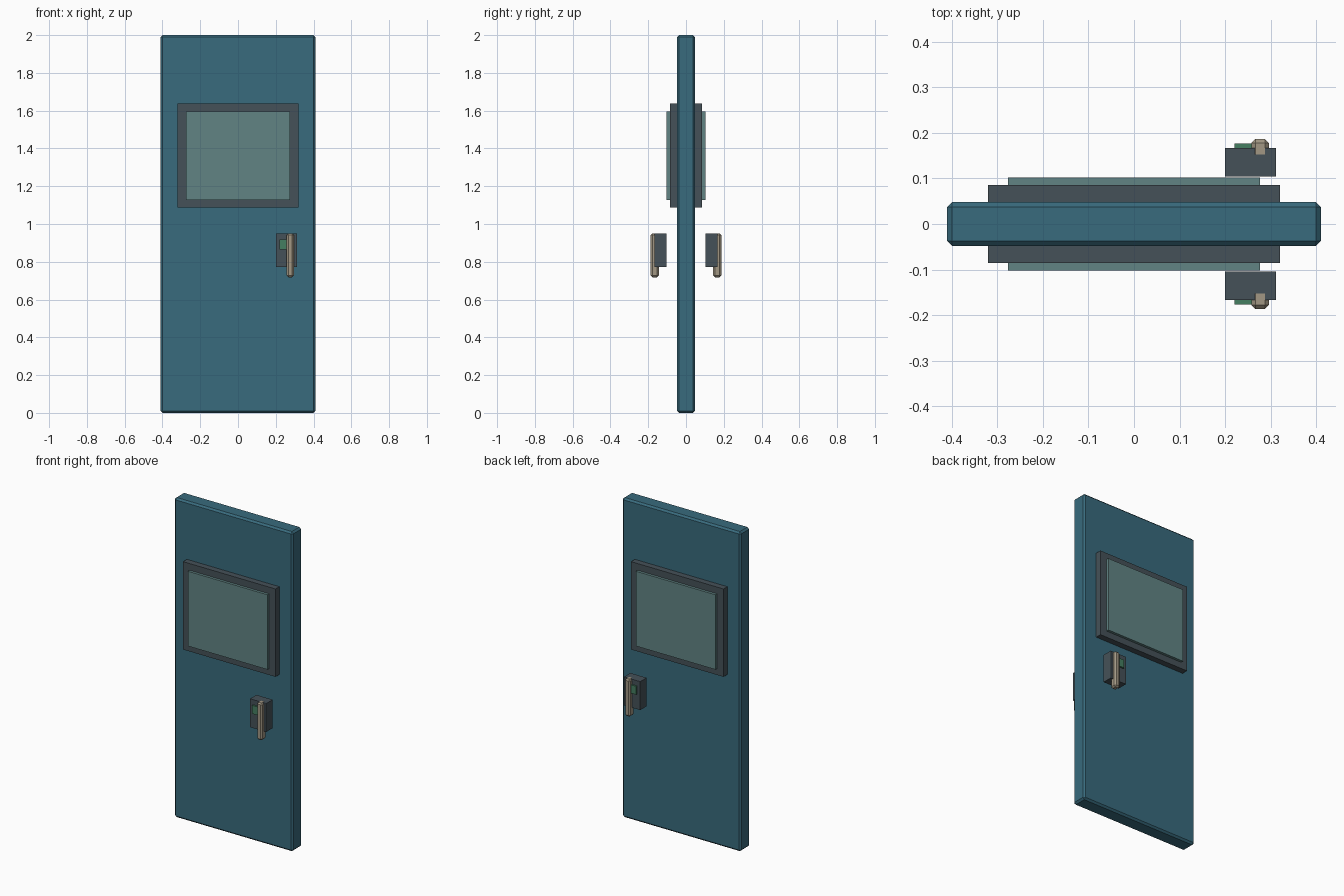
import bpy
import bmesh
from mathutils import Vector

if "Cube" in bpy.data.objects:
    bpy.data.objects.remove(bpy.data.objects["Cube"])


def material(name, rgb):
    m = bpy.data.materials.new(name)
    m.diffuse_color = (*rgb, 1.0)
    m.use_nodes = True
    m.node_tree.nodes["Principled BSDF"].inputs["Base Color"].default_value = m.diffuse_color
    return m


TEAL = material("teal_paint", (0.04, 0.145, 0.205))
DARK = material("dark_metal", (0.06, 0.083, 0.098))
GLASS = material("glass", (0.12, 0.23, 0.23))
BRASS = material("pale_brass", (0.36, 0.31, 0.23))
GREEN = material("green_light", (0.06, 0.21, 0.12))


def box(name, lo, hi, mat, chamfer=0.0):
    """Box between two corners, with optional flat chamfered edges."""
    lo, hi = Vector(lo), Vector(hi)
    bm = bmesh.new()
    bmesh.ops.create_cube(bm, size=1.0)
    bmesh.ops.scale(bm, vec=hi - lo, verts=bm.verts)
    bmesh.ops.translate(bm, vec=(lo + hi) / 2, verts=bm.verts)
    if chamfer:
        bmesh.ops.bevel(bm, geom=bm.edges[:], offset=chamfer, segments=1,
                        affect='EDGES', profile=0.5)
    mesh = bpy.data.meshes.new(name)
    bm.to_mesh(mesh)
    bm.free()
    mesh.materials.append(mat)
    obj = bpy.data.objects.new(name, mesh)
    bpy.context.collection.objects.link(obj)
    return obj


def mirror_y(obj):
    """Repeat a front part on the back of the door."""
    mod = obj.modifiers.new("both_sides", 'MIRROR')
    mod.use_axis = (False, True, False)
    mod.use_clip = False
    mod.use_mirror_merge = False


# Door slab
box("door_panel", (-0.41, -0.048, 0), (0.41, 0.048, 2.0), TEAL, 0.011)

# Window frame and pane run right through the door
box("window_frame", (-0.32, -0.086, 1.088), (0.32, 0.086, 1.638), DARK)
box("window_pane", (-0.276, -0.1025, 1.128), (0.276, 0.1025, 1.596), GLASS)

# Lock body, indicator light and pull handle on each side
for part in (
    box("lock_body", (0.20, -0.167, 0.772), (0.312, -0.104, 0.95), DARK),
    box("lock_light", (0.221, -0.177, 0.866), (0.27, -0.16, 0.918), GREEN),
    box("door_handle", (0.258, -0.187, 0.718), (0.296, -0.144, 0.951), BRASS, 0.009),
):
    mirror_y(part)
